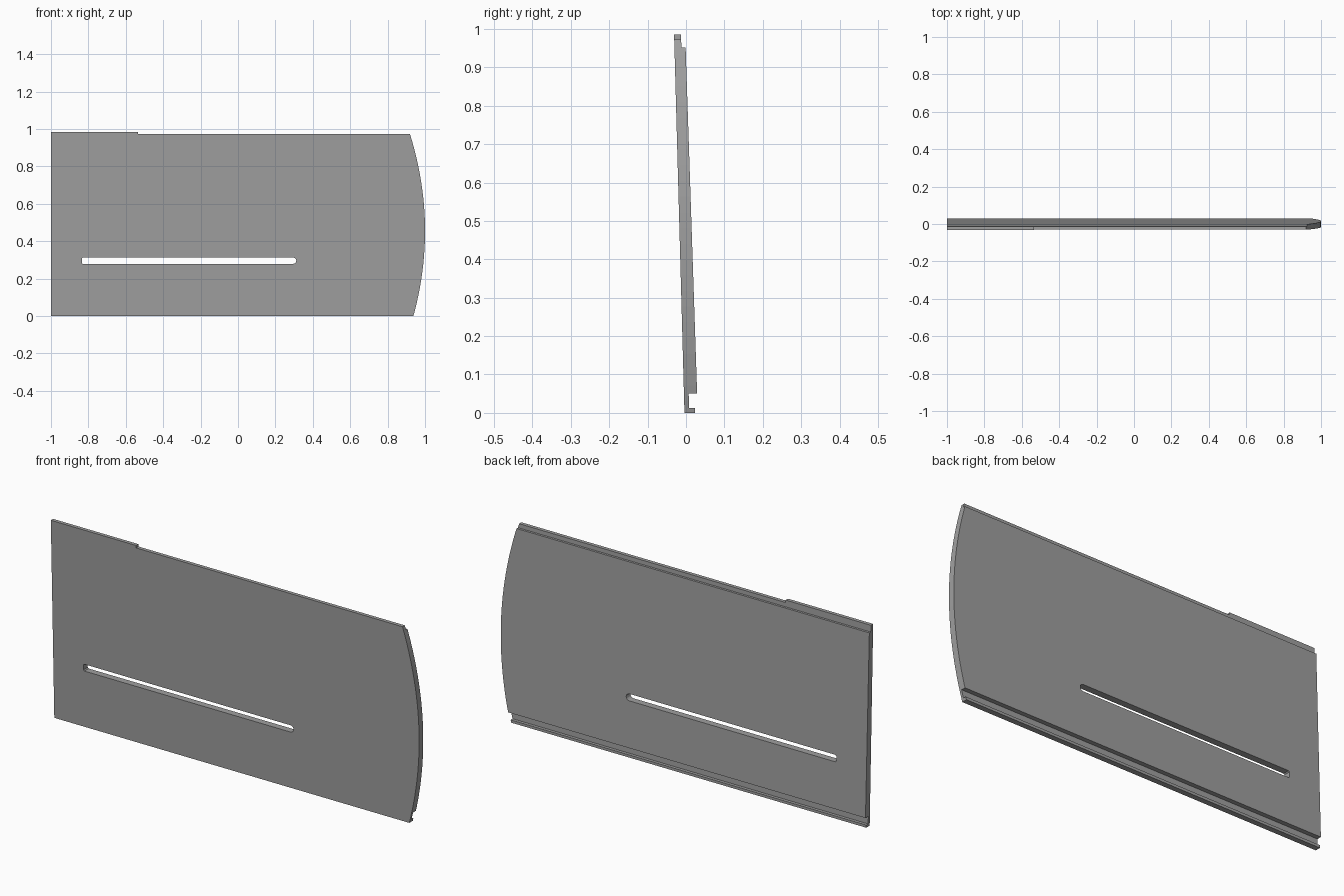
import bpy, bmesh
from math import cos, sin, pi

cube = bpy.data.objects.get("Cube")
if cube:
    bpy.data.objects.remove(cube, do_unlink=True)

grey = bpy.data.materials.new("plain grey")
grey.use_nodes = True
grey.diffuse_color = (0.35, 0.35, 0.35, 1)
grey.node_tree.nodes["Principled BSDF"].inputs["Base Color"].default_value = (0.35, 0.35, 0.35, 1)


def prism(name, points, offset):
    """Extrude a closed outline of 3D points by an offset."""
    bm = bmesh.new()
    face = bm.faces.new([bm.verts.new(p) for p in points])
    new = bmesh.ops.extrude_face_region(bm, geom=[face])["geom"]
    verts = [v for v in new if isinstance(v, bmesh.types.BMVert)]
    bmesh.ops.translate(bm, verts=verts, vec=offset)
    bmesh.ops.recalc_face_normals(bm, faces=bm.faces)
    mesh = bpy.data.meshes.new(name)
    bm.to_mesh(mesh)
    bm.free()
    obj = bpy.data.objects.new(name, mesh)
    obj.data.materials.append(grey)
    bpy.context.scene.collection.objects.link(obj)
    return obj


def cut(target, cutter, operation):
    """Apply a boolean, then drop the cutter."""
    mod = target.modifiers.new("cut", "BOOLEAN")
    mod.object, mod.operation, mod.solver = cutter, operation, "EXACT"
    bpy.context.view_layer.objects.active = target
    bpy.ops.object.modifier_apply(modifier=mod.name)
    bpy.data.objects.remove(cutter, do_unlink=True)


# Leaning cross-section with a hooked bottom rail and a thin top lip (y, z)
section = [(-0.004, 0), (0.023, 0), (0.023, 0.013), (0.008, 0.013), (0.007, 0.05),
           (0.029, 0.05), (-0.001, 0.952), (-0.012, 0.952), (-0.013, 0.985), (-0.031, 0.985)]
panel = prism("panel", [(-1, y, z) for y, z in section], (2.2, 0, 0))

# Side outline: bowed right end and a step along the top edge
steps = 24
bow = []
for i in range(steps + 1):
    z = -0.01 + 0.983 * i / steps
    bow.append((1 - 0.3 * (z - 0.455) ** 2, z))
outline = [(-1.1, -0.01)] + bow + [(-0.535, 0.973), (-0.535, 1.1), (-1.1, 1.1)]
cut(panel, prism("outline_cutter", [(x, -0.2, z) for x, z in outline], (0, 0.4, 0)), "INTERSECT")

# Long slot with clipped left corners and a rounded right end
mid, half = 0.296, 0.017
slot = [(-0.83, mid + half), (-0.835, mid + half - 0.005),
        (-0.835, mid - half + 0.005), (-0.83, mid - half)]
for i in range(7):
    a = -pi / 2 + pi * i / 6
    slot.append((0.295 + half * cos(a), mid + half * sin(a)))
cut(panel, prism("slot_cutter", [(x, -0.2, z) for x, z in slot], (0, 0.4, 0)), "DIFFERENCE")
